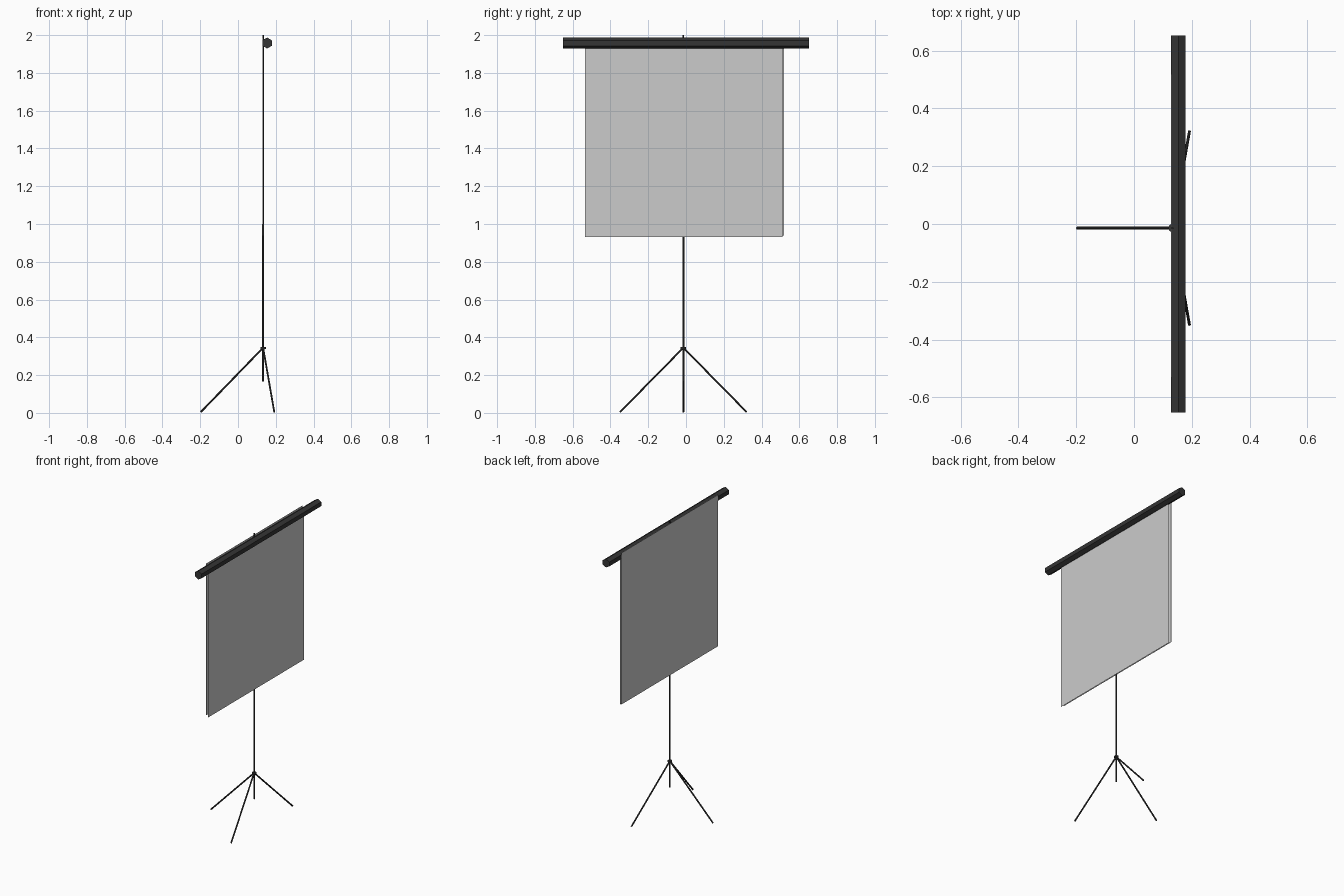
import bpy, math
from mathutils import Vector

if "Cube" in bpy.data.objects:
    bpy.data.objects.remove(bpy.data.objects["Cube"])

PX, PY = 0.133, -0.014      # pole axis
HUB_Z = 0.345

dark = bpy.data.materials.new("dark_metal")
dark.diffuse_color = (0.035, 0.035, 0.035, 1)
dark.use_nodes = True
dark.node_tree.nodes["Principled BSDF"].inputs["Base Color"].default_value = dark.diffuse_color


def rod(name, a, b, r, sides=8, spin=0.0):
    a, b = Vector(a), Vector(b)
    d = b - a
    bpy.ops.mesh.primitive_cylinder_add(vertices=sides, radius=r, depth=d.length)
    o = bpy.context.object
    o.name = name
    for v in o.data.vertices:
        x, y = v.co.x, v.co.y
        v.co.x = x * math.cos(spin) - y * math.sin(spin)
        v.co.y = x * math.sin(spin) + y * math.cos(spin)
    o.rotation_mode = 'QUATERNION'
    o.rotation_quaternion = Vector((0, 0, 1)).rotation_difference(d)
    o.location = (a + b) / 2
    o.data.materials.append(dark)
    return o


def sheet(name, x, y0, y1, z0, z1, thick=0.0):
    me = bpy.data.meshes.new(name)
    me.from_pydata([(x, y0, z0), (x, y1, z0), (x, y1, z1), (x, y0, z1)], [], [(0, 1, 2, 3)])
    o = bpy.data.objects.new(name, me)
    bpy.context.collection.objects.link(o)
    if thick:
        m = o.modifiers.new("thickness", 'SOLIDIFY')
        m.thickness = thick
        m.offset = 0
    return o


# Telescopic pole
rod("lower_pole", (PX, PY, 0.165), (PX, PY, 1.0), 0.005)
rod("upper_pole", (PX, PY, 1.0), (PX, PY, 2.0), 0.004)

# Tripod hub and three splayed legs
rod("tripod_hub", (PX, PY, HUB_Z - 0.006), (PX, PY, HUB_Z + 0.004), 0.014, 12)
for i, (fx, fy) in enumerate([(-0.197, PY), (0.192, PY + 0.335), (0.192, PY - 0.335)]):
    rod(f"tripod_leg_{i + 1}", (PX, PY, HUB_Z), (fx, fy, 0.0045), 0.005)

# Hexagonal roller case, corner pointing up
rod("roller_case", (0.154, -0.652, 1.958), (0.154, 0.652, 1.958), 0.029, 6, math.pi / 2)
case = bpy.context.object
# make sure a corner points up
zs = [(case.rotation_quaternion @ v.co).z for v in case.data.vertices]
if max(zs) < 0.028:
    for v in case.data.vertices:
        x, y = v.co.x, v.co.y
        v.co.x, v.co.y = -y, x

# Hanging screen and its backing sheet
sheet("screen_front", 0.147, -0.535, 0.511, 0.93, 1.955)
sheet("screen_backing", 0.130, -0.53, 0.518, 0.94, 1.985, 0.003)
